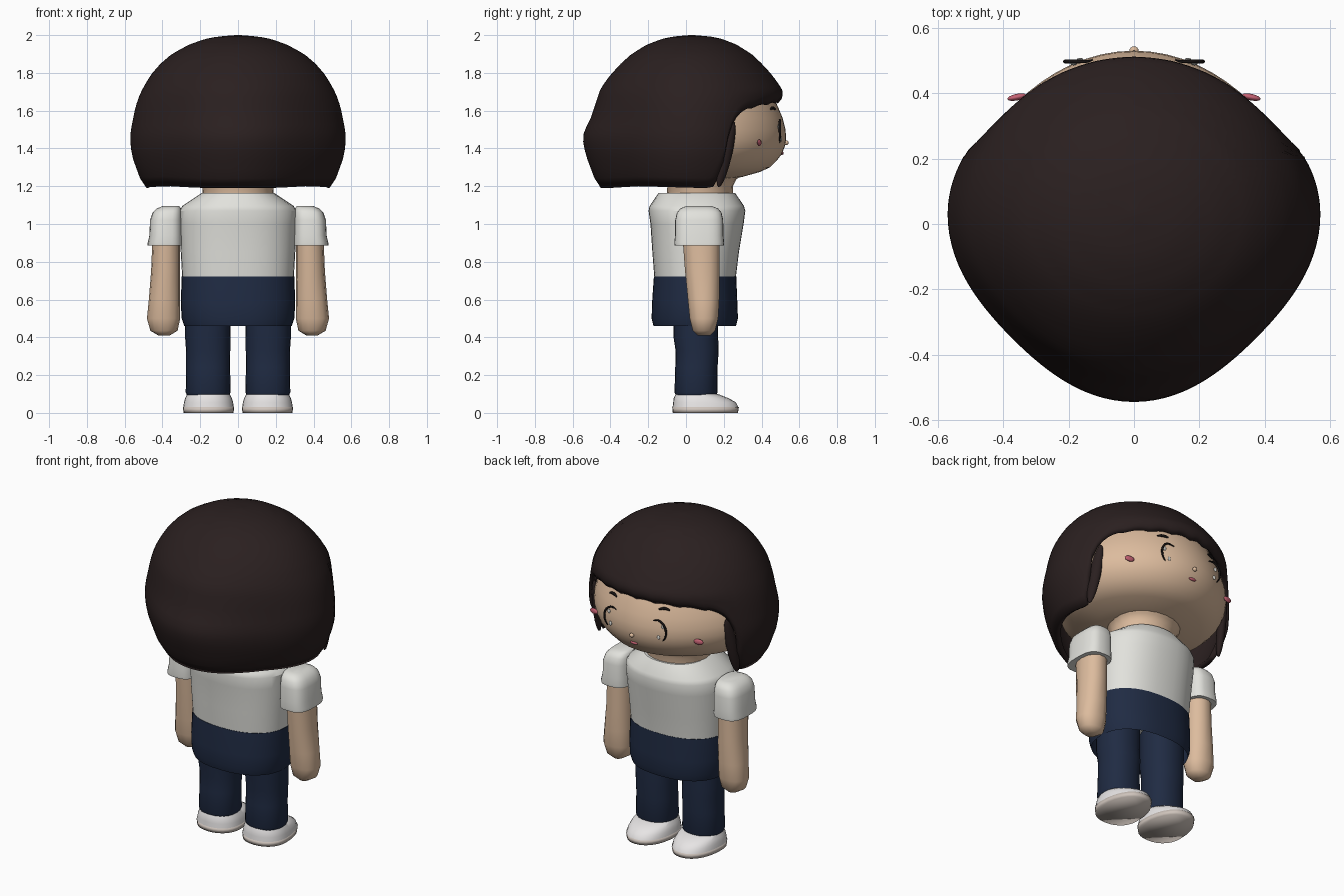
import bpy, bmesh, math

cube = bpy.data.objects.get("Cube")
if cube:
    bpy.data.objects.remove(cube)


def material(name, r, g, b):
    m = bpy.data.materials.new(name)
    m.use_nodes = True
    m.diffuse_color = (r, g, b, 1)
    bsdf = m.node_tree.nodes["Principled BSDF"]
    bsdf.inputs["Base Color"].default_value = (r, g, b, 1)
    bsdf.inputs["Roughness"].default_value = 0.7
    return m


HAIR = material("dark brown hair", .023, .014, .014)
SKIN = material("skin", .72, .50, .34)
SHIRT = material("off white cloth", .76, .76, .72)
NAVY = material("navy cloth", .014, .024, .056)
SHOE = material("white shoe", .84, .82, .82)
SOLE = material("taupe sole", .62, .55, .50)
PINK = material("pink", .55, .12, .17)
INK = material("black", .008, .006, .006)


def finish(name, bm, mat, angle=40):
    bmesh.ops.recalc_face_normals(bm, faces=bm.faces)
    mesh = bpy.data.meshes.new(name)
    bm.to_mesh(mesh)
    bm.free()
    obj = bpy.data.objects.new(name, mesh)
    bpy.context.collection.objects.link(obj)
    mesh.materials.append(mat)
    bpy.ops.object.select_all(action='DESELECT')
    obj.select_set(True)
    bpy.context.view_layer.objects.active = obj
    bpy.ops.object.shade_smooth_by_angle(angle=math.radians(angle))
    return obj


def power(v, n):
    return math.copysign(abs(v) ** (2 / n), v)


def plan(a, rx, front, back, n=2.0, dent=0.0):
    """Outline point; n squares the corners, dent flattens the back diagonals."""
    s, c = math.sin(a), math.cos(a)
    k = 1 - (dent if s < 0 else dent * .25) * (1 - math.cos(4 * a)) / 2
    return k * rx * power(c, n), k * (front if s >= 0 else back) * power(s, n)


def skin_rings(bm, rings, cap_low=True):
    for lower, upper in zip(rings, rings[1:]):
        for i in range(len(lower)):
            j = (i + 1) % len(lower)
            bm.faces.new((lower[i], lower[j], upper[j], upper[i]))
    bm.faces.new(rings[-1])
    if cap_low:
        bm.faces.new(rings[0])


def loft(name, mat, rows, sides=32, n=2.0, angle=40, dent=0.0, cap_low=True):
    """Rows are (z, centre x, centre y, half width, front depth, back depth)."""
    bm = bmesh.new()
    rings = []
    for z, cx, cy, rx, front, back in rows:
        ring = []
        for i in range(sides):
            x, y = plan(math.tau * i / sides, rx, front, back, n, dent)
            ring.append(bm.verts.new((cx + x, cy + y, z)))
        rings.append(ring)
    skin_rings(bm, rings, cap_low)
    return finish(name, bm, mat, angle)


def ball(name, mat, centre, radii, turn=(0, 0, 0)):
    bm = bmesh.new()
    bmesh.ops.create_uvsphere(bm, u_segments=16, v_segments=10, radius=1)
    obj = finish(name, bm, mat, 180)
    obj.location, obj.scale, obj.rotation_euler = centre, radii, turn
    return obj


def lookup(table, v):
    """Interpolate (key, value...) rows sorted by rising key."""
    if v <= table[0][0]:
        return table[0][1:]
    for a, b in zip(table, table[1:]):
        if v <= b[0]:
            t = (v - a[0]) / (b[0] - a[0])
            return [p + (q - p) * t for p, q in zip(a[1:], b[1:])]
    return table[-1][1:]


# Head: round in front, tapering behind, hidden under the hair on top
HEAD_Y = .03
HEAD = [(1.235, .20), (1.25, .27), (1.275, .36), (1.30, .415), (1.335, .45), (1.37, .477),
        (1.41, .493), (1.45, .50), (1.50, .497), (1.56, .482), (1.62, .457), (1.70, .42),
        (1.80, .34), (1.90, .20), (1.94, .05)]
loft("head", SKIN, [(z, 0, HEAD_Y, r * 1.03, r, r) for z, r in HEAD], 64, 2, 60, .1)
loft("neck", SKIN, [(z, 0, .075, r, r * .93, r * .93) for z, r in
                    ((1.12, .19), (1.20, .187), (1.235, .205), (1.27, .25))], 24)


def face_y(x, z):
    r = lookup(HEAD, z)[0]
    return HEAD_Y + r * math.sqrt(max(0, 1 - (x / (r * 1.03)) ** 2))


# Bobbed hair: a dome whose hem is low behind and rises into the fringe
# Rows are (z, half width, front depth, back depth)
DOME = [(1.19, .50, .43, .495), (1.35, .558, .46, .555), (1.42, .57, .46, .574),
        (1.47, .57, .46, .575), (1.51, .565, .46, .56), (1.56, .555, .462, .535),
        (1.60, .547, .465, .521), (1.64, .536, .47, .508), (1.68, .522, .482, .495),
        (1.71, .508, .48, .485), (1.76, .480, .447, .453), (1.80, .453, .416, .420),
        (1.85, .409, .370, .374), (1.90, .35, .317, .318), (1.95, .259, .237, .237),
        (1.98, .172, .16, .156), (1.993, .104, .098, .096), (2.0, .01, .01, .01)]
HEM = [(-.50, 1.19), (-.30, 1.20), (.12, 1.19), (.17, 1.20), (.21, 1.33), (.235, 1.47),
       (.265, 1.55), (.31, 1.60), (.40, 1.62), (.50, 1.638)]
bm = bmesh.new()
SEGMENTS, ROWS = 112, 30
hair_rings = [[] for _ in range(ROWS)]
for i in range(SEGMENTS):
    a = math.tau * i / SEGMENTS
    wide_x, wide_y = plan(a, .57, .47, .57, 2, .07)
    hem = lookup(HEM, wide_y + HEAD_Y)[0]
    if wide_y > .3:
        hem += .010 * abs(math.sin(wide_x * 24))
    for j in range(ROWS):
        z = 2 - (2 - hem) * (1 - j / (ROWS - 1)) ** 1.9
        # The crown is rounder than the sides
        x, y = plan(a, *lookup(DOME, z), 2, .07 * min(1, (2 - z) / .5))
        # Curl the hem slightly inwards
        tuck = .97 if j == 0 else 1
        hair_rings[j].append(bm.verts.new((x * tuck, y * tuck + HEAD_Y, z)))
skin_rings(bm, hair_rings, cap_low=False)
hair = finish("bobbed_hair", bm, HAIR, 75)
shell = hair.modifiers.new("thickness", 'SOLIDIFY')
shell.thickness, shell.offset = .03, -1

# Torso: shirt over the open-bottomed hips of the trousers
loft("shirt", SHIRT, [(.71, 0, .05, .295, .213, .217), (.85, 0, .05, .303, .23, .228),
                      (1.0, 0, .055, .31, .25, .243), (1.07, 0, .055, .31, .259, .253),
                      (1.095, 0, .057, .295, .25, .25), (1.165, 0, .06, .19, .20, .205)],
     40, 2.3, 30)
loft("trouser_hips", NAVY, [(.46, 0, .05, .285, .215, .222), (.50, 0, .05, .298, .225, .232),
                            (.58, 0, .05, .303, .222, .23), (.722, 0, .05, .298, .216, .22)],
     40, 2.3, 30, cap_low=False)


def tube(name, points, radius):
    curve = bpy.data.curves.new(name, 'CURVE')
    curve.dimensions = '3D'
    curve.bevel_depth, curve.bevel_resolution = radius, 2
    curve.use_fill_caps = True
    spline = curve.splines.new('POLY')
    spline.points.add(len(points) - 1)
    for k, (p, q) in enumerate(zip(spline.points, points)):
        p.co = (*q, 1)
        p.radius = math.sin(math.pi * (k + .6) / (len(points) + .2)) ** .5
    obj = bpy.data.objects.new(name, curve)
    bpy.context.collection.objects.link(obj)
    curve.materials.append(INK)


# The figure faces +y, so its own right is +x
for s, side in ((1, "right"), (-1, "left")):
    # Limbs
    loft(side + "_sleeve", SHIRT,
         [(.885, s * .385, .07, .093, .13, .13), (.90, s * .385, .07, .093, .132, .132),
          (.94, s * .381, .07, .088, .128, .128), (1.02, s * .380, .07, .086, .127, .127),
          (1.06, s * .374, .07, .078, .118, .118), (1.082, s * .366, .07, .064, .10, .10),
          (1.094, s * .356, .07, .045, .07, .07)],
         28, 3, 60)
    loft(side + "_arm", SKIN,
         [(.41, s * .392, .095, .03, .035, .035), (.435, s * .392, .095, .072, .06, .06),
          (.50, s * .394, .095, .088, .077, .077), (.60, s * .389, .093, .083, .085, .085),
          (.75, s * .383, .086, .077, .093, .093), (.92, s * .38, .08, .073, .10, .10)],
         14, 2.2, 60)
    loft(side + "_leg", NAVY,
         [(.095, s * .158, .053, .113, .108, .108), (.11, s * .158, .053, .119, .114, .114),
          (.24, s * .158, .055, .116, .112, .112), (.33, s * .158, .058, .117, .115, .113),
          (.40, s * .16, .052, .12, .118, .118), (.62, s * .16, .052, .122, .12, .12)],
         24, 2.2, 50)
    # Shoes, with a rounded sole
    loft(side + "_sole", SOLE,
         [(0, s * .156, .06, .132, .215, .13), (.03, s * .156, .06, .136, .22, .133)],
         28, 2.2, 180)
    loft(side + "_shoe", SHOE,
         [(.03, s * .156, .06, .134, .217, .131), (.055, s * .156, .06, .13, .205, .128),
          (.078, s * .156, .06, .124, .165, .125), (.10, s * .156, .06, .112, .11, .115)],
         28, 2.2, 50)
    # Strand of hair beside the face
    ball(side + "_side_lock", HAIR, (s * .462, .212, 1.37), (.025, .034, .18),
         (-.22, s * .06, s * .5))
    # Face details
    eye = []
    for k in range(17):
        a = math.radians(-55 + 175 * k / 16)
        x, z = .155 + .056 * math.cos(a), 1.485 + .066 * math.sin(a)
        eye.append((s * x, max(face_y(x, z), .495) + .002, z))
    tube(side + "_eye", eye, .0065)
    brow = []
    for k in range(7):
        x, z = .145 + .010 * k, 1.607 + .008 * math.sin(math.pi * k / 6)
        brow.append((s * x, face_y(x, z) + .002, z))
    tube(side + "_brow", brow, .008)
    for n, (x, z) in enumerate(((.185, 1.515), (.165, 1.45))):
        ball(f"{side}_eye_sparkle_{n + 1}", SHIRT, (s * x, face_y(x, z), z), (.010, .004, .013))
    ball(side + "_cheek", PINK, (s * .358, .388, 1.43), (.03, .010, .017), (0, 0, -s * .2))

ball("nose", SKIN, (0, .531, 1.43), (.014, .012, .012))
ball("mouth", PINK, (0, face_y(0, 1.375), 1.375), (.025, .008, .009))
